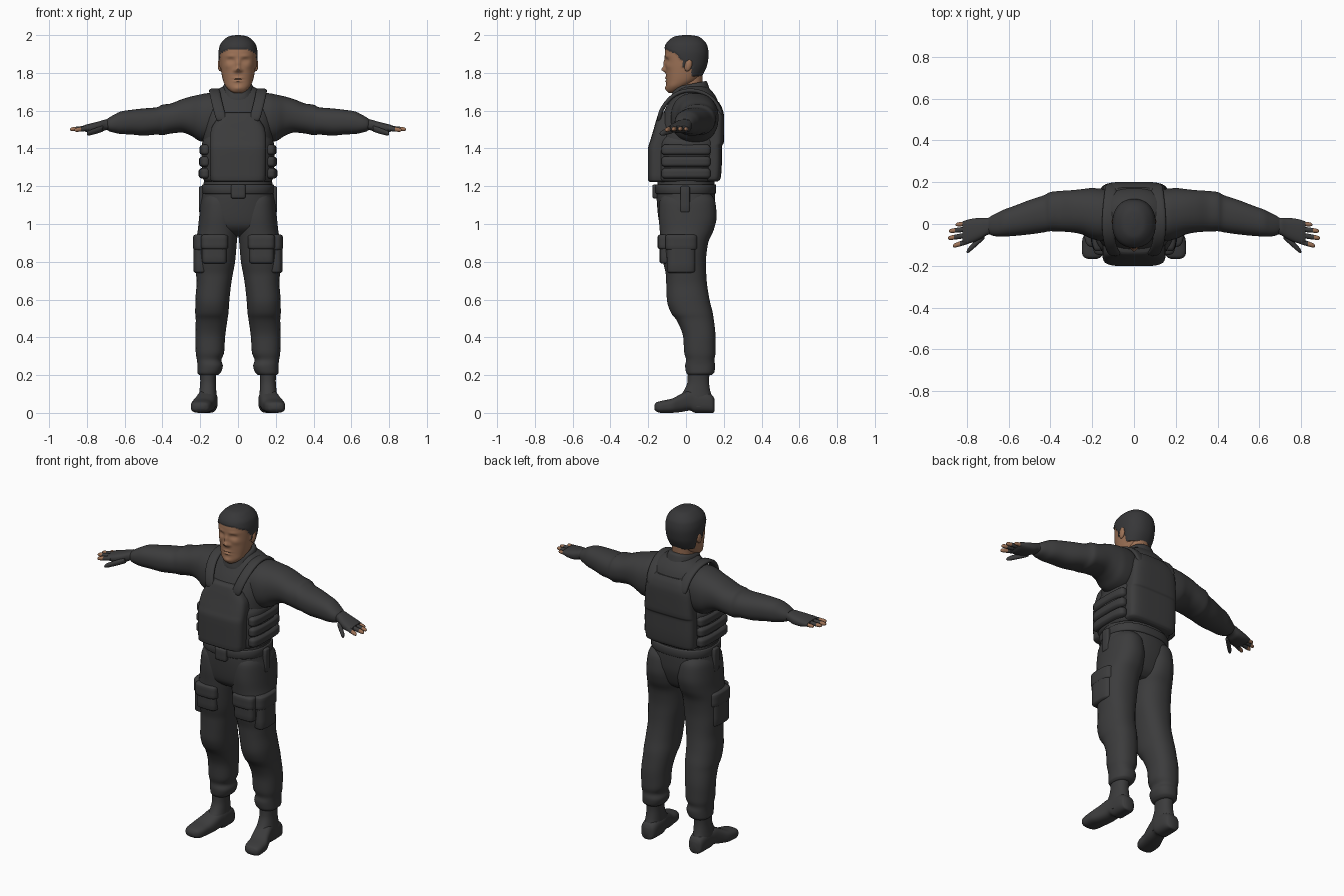
import bpy, bmesh, math
from mathutils import Vector


def material(name, r, g, b):
    m = bpy.data.materials.new(name)
    m.diffuse_color = (r, g, b, 1)
    return m


CLOTH = material("dark_cloth", 0.045, 0.045, 0.046)
HAIR = material("dark_hair", 0.038, 0.038, 0.04)
SKIN = material("skin", 0.34, 0.17, 0.095)


def smooth_values(rows, steps):
    """Monotone cubic interpolation of section rows (never overshoots)."""
    def slope(i, k):
        d = lambda j: rows[j + 1][k] - rows[j][k]
        if i == 0 or i == len(rows) - 1:
            return d(min(i, len(rows) - 2))
        a, b = d(i - 1), d(i)
        return 2 * a * b / (a + b) if a * b > 0 else 0
    out = []
    for i in range(len(rows) - 1):
        for s in range(steps):
            t = s / steps
            out.append([(2*t**3 - 3*t*t + 1) * rows[i][k] + (t**3 - 2*t*t + t) * slope(i, k)
                        + (3*t*t - 2*t**3) * rows[i+1][k] + (t**3 - t*t) * slope(i+1, k)
                        for k in range(5)])
    return out + [list(rows[-1])]


def finish(name, bm, mats, mirror, angle=50):
    bmesh.ops.recalc_face_normals(bm, faces=bm.faces)
    me = bpy.data.meshes.new(name)
    bm.to_mesh(me)
    bm.free()
    for m in mats:
        me.materials.append(m)
    me.shade_smooth()
    me.set_sharp_from_angle(angle=math.radians(angle))
    ob = bpy.data.objects.new(name, me)
    bpy.context.collection.objects.link(ob)
    if mirror:
        ob.modifiers.new("mirror", 'MIRROR').use_mirror_merge = False
    return ob


def loft(name, rows, axis='z', n=28, steps=4, p=2.3, mats=(CLOTH,), mirror=False,
         move=None, paint=None):
    """Skin superellipse rings; each row is (position, a0, a1, b0, b1) bounds."""
    bm = bmesh.new()
    rings = []
    for s, a0, a1, b0, b1 in smooth_values(rows, steps):
        ring = []
        for i in range(n):
            t = 2 * math.pi * (i + 0.5) / n
            c, d = math.cos(t), math.sin(t)
            a = (a0 + a1) / 2 + (a1 - a0) / 2 * math.copysign(abs(c) ** (2 / p), c)
            b = (b0 + b1) / 2 + (b1 - b0) / 2 * math.copysign(abs(d) ** (2 / p), d)
            co = Vector({'x': (s, a, b), 'y': (a, s, b), 'z': (a, b, s)}[axis])
            ring.append(bm.verts.new(move(co) if move else co))
        rings.append(ring)
    for r, q in zip(rings, rings[1:]):
        for i in range(n):
            j = (i + 1) % n
            bm.faces.new((r[i], r[j], q[j], q[i]))
    bm.faces.new(rings[0])
    bm.faces.new(rings[-1])
    if paint:
        for f in bm.faces:
            f.material_index = paint(f.calc_center_median())
    return finish(name, bm, mats, mirror)


def sym(*rows):
    return [(z, -h, h, y0, y1) for z, h, y0, y1 in rows]


def pad(name, z0, z1, x0, x1, y0, y1, r=0.012, mirror=True, p=4):
    """Soft-edged block."""
    rows = [(z0, x0 + r, x1 - r, y0 + r, y1 - r), (z0 + r, x0, x1, y0, y1),
            (z1 - r, x0, x1, y0, y1), (z1, x0 + r, x1 - r, y0 + r, y1 - r)]
    return loft(name, rows, steps=3, p=p, mirror=mirror)


# --- trousers
loft("trouser_leg", [
    (.20, .105, .205, .01, .135), (.215, .09, .215, 0, .15), (.25, .08, .215, -.005, .155),
    (.28, .088, .218, 0, .15), (.32, .073, .224, -.01, .157), (.40, .068, .226, -.015, .157),
    (.49, .056, .224, -.05, .148), (.53, .05, .227, -.08, .142), (.60, .045, .226, -.102, .125),
    (.68, .036, .22, -.105, .112), (.73, .028, .222, -.107, .108), (.80, .015, .226, -.122, .106),
    (.90, .006, .224, -.135, .118), (.97, .0, .213, -.14, .148), (1.04, .0, .206, -.145, .163),
    (1.12, .01, .195, -.14, .155), (1.17, .03, .17, -.11, .12)], mirror=True)
loft("trouser_seat", sym((.935, .10, -.06, .08), (.96, .18, -.11, .11), (1.0, .202, -.14, .13),
                         (1.08, .203, -.152, .152), (1.15, .19, -.156, .155),
                         (1.22, .182, -.15, .15)), n=40)
pad("front_pocket", .79, .92, .06, .19, -.14, -.05)
pad("front_pocket_flap", .865, .945, .052, .195, -.15, -.05)
pad("side_pocket", .74, .92, .16, .236, -.10, .05, p=3)
pad("side_pocket_flap", .86, .945, .15, .238, -.11, .06, p=3)

# --- belt
loft("belt", sym((1.16, .184, -.158, .155), (1.165, .19, -.163, .16), (1.205, .19, -.163, .16),
                 (1.21, .184, -.158, .155)), n=40, steps=2, p=2.5)
pad("belt_buckle", 1.135, 1.21, -.037, .04, -.178, -.14, .008, mirror=False)
pad("belt_hanger", 1.06, 1.20, .175, .207, -.03, .02, .008)

# --- boots
loft("boot_shaft", [(.03, .115, .208, -.04, .145), (.08, .113, .208, -.035, .14),
                    (.12, .115, .204, -.01, .128), (.17, .117, .2, .008, .122),
                    (.25, .112, .203, .01, .13)], mirror=True)
loft("boot_foot", [(-.168, .18, .218, .02, .04), (-.158, .158, .24, .008, .055),
                   (-.13, .142, .25, 0, .064), (-.08, .133, .248, 0, .074),
                   (-.03, .12, .23, .004, .098), (.02, .112, .215, .012, .12),
                   (.05, .108, .21, 0, .12), (.11, .11, .207, 0, .11),
                   (.142, .12, .2, 0, .09), (.152, .14, .18, .01, .07)],
     axis='y', p=2.8, mirror=True)

# --- shirt body and sleeves
loft("shirt_body", sym((1.13, .175, -.14, .14), (1.22, .18, -.15, .15), (1.35, .183, -.16, .16),
                       (1.5, .188, -.15, .175), (1.6, .185, -.115, .18), (1.66, .165, -.08, .165),
                       (1.70, .13, -.055, .14), (1.73, .075, -.035, .11)), n=40)
loft("sleeve", [(.10, -.08, .16, 1.45, 1.69), (.16, -.08, .17, 1.43, 1.693),
                (.205, -.07, .172, 1.44, 1.685), (.25, -.05, .167, 1.468, 1.675),
                (.30, -.04, .162, 1.484, 1.66), (.36, -.036, .158, 1.478, 1.637),
                (.40, -.035, .153, 1.47, 1.632), (.43, -.04, .138, 1.473, 1.618),
                (.50, -.05, .115, 1.468, 1.612), (.57, -.057, .088, 1.474, 1.604),
                (.62, -.06, .07, 1.476, 1.596), (.65, -.06, .055, 1.482, 1.582),
                (.68, -.055, .04, 1.49, 1.565), (.695, -.045, .03, 1.5, 1.555)],
     axis='x', n=32, mirror=True)
loft("collar", sym((1.64, .105, -.085, .14), (1.69, .09, -.08, .125), (1.73, .076, -.07, .112),
                   (1.736, .07, -.062, .106)),
     move=lambda c: Vector((c.x, c.y, c.z + .2 * c.y - (.03 * max(0, 1 - abs(c.x) / .03)
                                                        if c.y < 0 and c.z > 1.7 else 0))))

# --- armoured vest
loft("vest_shell", sym((1.225, .175, -.16, .155), (1.24, .185, -.17, .165), (1.36, .193, -.17, .175),
                       (1.43, .19, -.165, .18), (1.46, .175, -.155, .175)), n=40, p=2.8)
loft("vest_front_panel", sym((1.222, .13, -.19, -.09), (1.235, .146, -.202, -.08),
                             (1.39, .15, -.202, -.08), (1.44, .15, -.19, -.07),
                             (1.50, .143, -.172, -.06), (1.55, .115, -.158, -.05),
                             (1.58, .09, -.147, -.05), (1.59, .08, -.135, -.06)), p=4)
loft("vest_back_panel", sym((1.225, .14, .09, .168), (1.24, .158, .08, .183),
                            (1.33, .162, .08, .19), (1.41, .162, .08, .19), (1.43, .16, .08, .2),
                            (1.56, .15, .08, .202), (1.61, .13, .08, .193),
                            (1.645, .1, .08, .175)), p=4)
for i in range(3):
    z = 1.24 + i * .062
    pad("side_band", z, z + .056, .14, .208 - .002 * i, -.13, .13, .014, p=3)

# --- shoulder straps: ribbon along a path
bm = bmesh.new()
path = [(.085, -.145, 1.54), (.098, -.138, 1.59), (.112, -.105, 1.645), (.122, -.06, 1.688),
        (.125, .0, 1.71), (.122, .07, 1.705), (.115, .13, 1.675), (.11, .17, 1.63),
        (.105, .19, 1.57)]
edge = [[bm.verts.new((x + w, y, z)) for w in (-.03, 0, .03)] for x, y, z in path]
for a, b in zip(edge, edge[1:]):
    for k in range(2):
        bm.faces.new((a[k], a[k + 1], b[k + 1], b[k]))
strap = finish("shoulder_strap", bm, [CLOTH], True)
solid = strap.modifiers.new("thickness", 'SOLIDIFY')
solid.thickness, solid.offset = .022, 0
strap.modifiers.new("soften", 'SUBSURF').levels = 2

# --- gloved hands with bare fingertips
loft("glove_palm", [(.67, -.045, .03, 1.5, 1.553), (.70, -.052, .03, 1.497, 1.553),
                    (.73, -.07, .03, 1.485, 1.545), (.77, -.088, .026, 1.482, 1.535),
                    (.805, -.096, .018, 1.487, 1.526), (.82, -.09, .012, 1.495, 1.52)],
     axis='x', p=2.6, mirror=True)


def finger(name, base, tip, r, bare=True):
    rows = []
    for t, k in ((0, 1), (.35, 1.05), (.7, .95), (.82, .9), (.94, .7), (1, .25)):
        x, y, z = Vector(base).lerp(Vector(tip), t)
        rows.append((x, y - r * k, y + r * k, z - r * k, z + r * k))
    loft(name, rows, axis='x', n=12, steps=2, p=2, mats=(CLOTH, SKIN), mirror=True,
         paint=lambda c: int(bare and c.x > tip[0] - .032))


finger("index_finger", (.79, -.082, 1.507), (.866, -.105, 1.497), .0125)
finger("middle_finger", (.79, -.052, 1.508), (.89, -.068, 1.501), .0125)
finger("ring_finger", (.79, -.023, 1.507), (.885, -.034, 1.502), .012)
finger("little_finger", (.78, .004, 1.505), (.853, -.003, 1.502), .011)
finger("thumb", (.715, -.055, 1.505), (.80, -.133, 1.478), .016, False)

# --- neck and head
loft("neck", sym((1.62, .065, -.05, .09), (1.72, .06, -.055, .085), (1.80, .062, -.05, .09)),
     mats=(SKIN,))

# facial relief: x, z, radius x, radius z, push along y
RELIEF = [(0, 1.818, .013, .013, -.024), (0, 1.848, .010, .022, -.013), (.016, 1.812, .009, .008, -.008),
          (.038, 1.866, .019, .011, .012), (.038, 1.864, .011, .006, -.005),
          (.04, 1.889, .026, .007, -.004), (0, 1.772, .022, .005, -.007),
          (0, 1.764, .026, .003, .004), (0, 1.756, .019, .005, -.006),
          (0, 1.718, .024, .014, -.008), (.055, 1.835, .02, .015, -.004)]


def hairline(c):
    """Height above which the head carries hair."""
    if c.y < -.055:
        return 1.925 - .02 * max(0, (abs(c.x) - .05) / .04)
    if c.y < -.02:
        return 1.905 - (c.y + .055) * 1.2
    if c.y < .005:
        return 1.83
    return 1.86 if c.y < .03 else 1.785


def sculpt(c):
    c = c.copy()
    if c.y < -.03:
        c.y += sum(d * math.exp(-((abs(c.x) - x) / rx) ** 2 - ((c.z - z) / rz) ** 2)
                   for x, z, rx, rz, d in RELIEF)
    if c.z > hairline(c):
        c += (c - Vector((0, .01, 1.87))).normalized() * .006
    return c


loft("head", sym((1.694, .022, -.092, -.05), (1.705, .042, -.1, -.03), (1.73, .066, -.104, .01),
                 (1.76, .079, -.105, .06), (1.80, .088, -.107, .088), (1.85, .095, -.11, .108),
                 (1.90, .098, -.112, .114), (1.94, .092, -.106, .108), (1.97, .072, -.085, .088),
                 (1.988, .045, -.055, .06), (1.994, .012, -.015, .025)),
     n=88, steps=7, p=2.25, mats=(SKIN, HAIR), move=sculpt,
     paint=lambda c: int(c.z > hairline(c)))

# --- ears
bm = bmesh.new()
bmesh.ops.create_uvsphere(bm, u_segments=16, v_segments=10, radius=1)
for v in bm.verts:
    v.co = Vector((.095 + v.co.x * .012, .012 + v.co.y * .02 + v.co.z * .006, 1.842 + v.co.z * .034))
finish("ear", bm, [SKIN], True)
